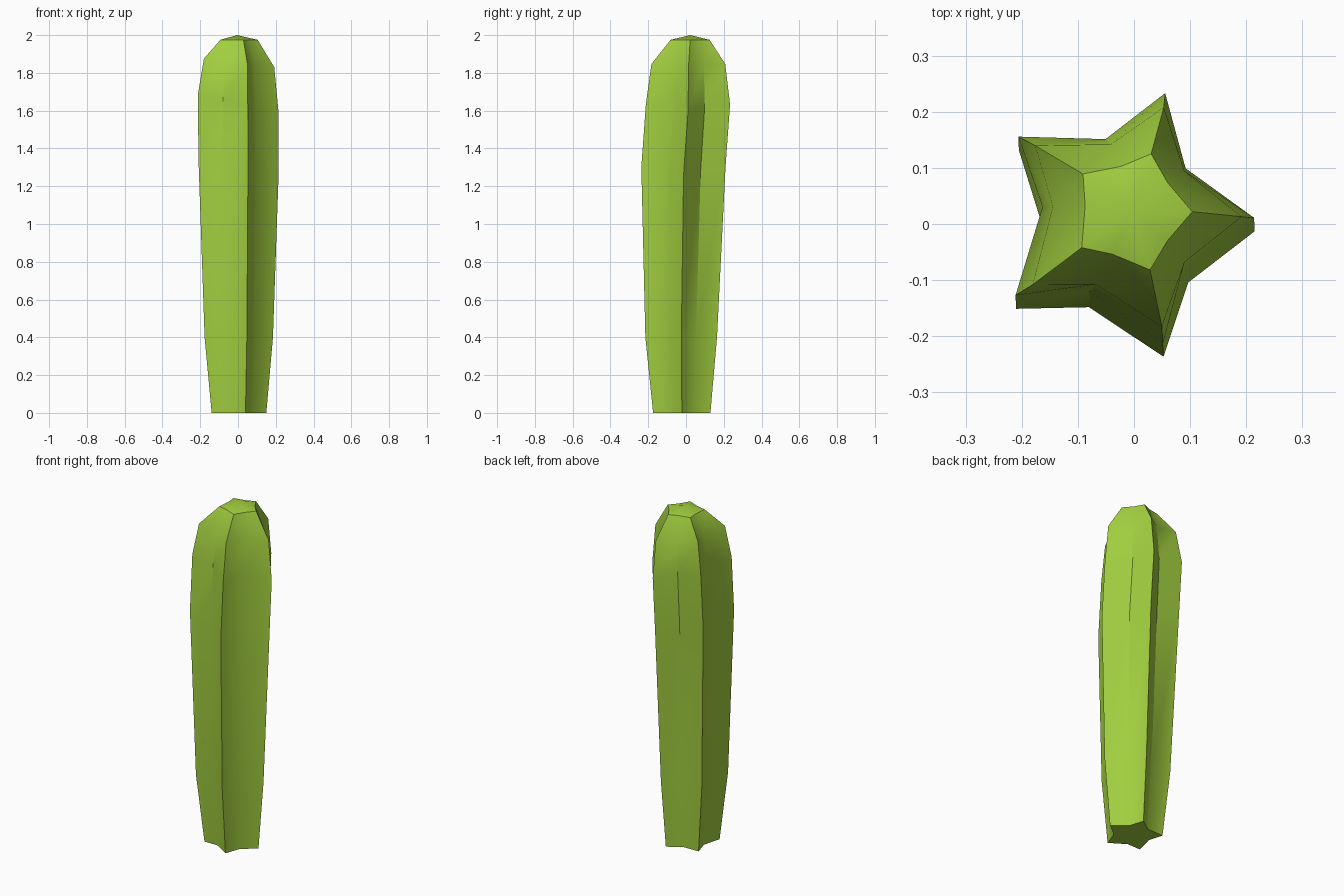
import bpy, bmesh
from math import cos, sin, radians

if "Cube" in bpy.data.objects:
    bpy.data.objects.remove(bpy.data.objects["Cube"])

# Rings up the stem: height, centre x, centre y, ridge radius, groove ratio, x tilt
RINGS = [
    (0.00, -0.010, -0.022, 0.160, 0.64, 0.00),
    (0.40, -0.015, -0.025, 0.200, 0.63, 0.00),
    (1.32, -0.020, -0.013, 0.235, 0.63, 0.25),
    (1.65, -0.021, 0.011, 0.235, 0.61, 0.22),
    (1.855, -0.014, 0.013, 0.206, 0.64, 0.12),
    (1.975, -0.005, 0.022, 0.109, 0.76, 0.00),
]
# Slightly uneven five-pointed star: ridge, groove, ridge, groove...
ANGLES = [0, 38, 71, 102, 142, 172, 216, 246, 288, 322]

bm = bmesh.new()
rings = []
for z, cx, cy, r, groove, tilt in RINGS:
    ring = []
    for i, a in enumerate(ANGLES):
        rad = r * (groove if i % 2 else 1)
        dx, dy = rad * cos(radians(a)), rad * sin(radians(a))
        ring.append(bm.verts.new((cx + dx, cy + dy, z - tilt * dx)))
    rings.append(ring)

# Ribbed sides
n = len(ANGLES)
for lo, hi in zip(rings, rings[1:]):
    for i in range(n):
        j = (i + 1) % n
        bm.faces.new((lo[i], lo[j], hi[j], hi[i]))

# Flat base and shallow pointed crown
bm.faces.new(rings[0][::-1])
tip = bm.verts.new((-0.005, 0.022, 2.0))
for i in range(n):
    bm.faces.new((rings[-1][i], rings[-1][(i + 1) % n], tip))
bmesh.ops.recalc_face_normals(bm, faces=bm.faces)

mesh = bpy.data.meshes.new("cactus_stem")
bm.to_mesh(mesh)
bm.free()
stem = bpy.data.objects.new("cactus_stem", mesh)
bpy.context.collection.objects.link(stem)

# Green skin
mat = bpy.data.materials.new("cactus_green")
mat.diffuse_color = (0.36, 0.62, 0.05, 1)
mat.use_nodes = True
mat.node_tree.nodes["Principled BSDF"].inputs["Base Color"].default_value = mat.diffuse_color
mesh.materials.append(mat)

# Soft sides with crisp ridges
bpy.context.view_layer.objects.active = stem
stem.select_set(True)
bpy.ops.object.shade_smooth_by_angle(angle=radians(35))
